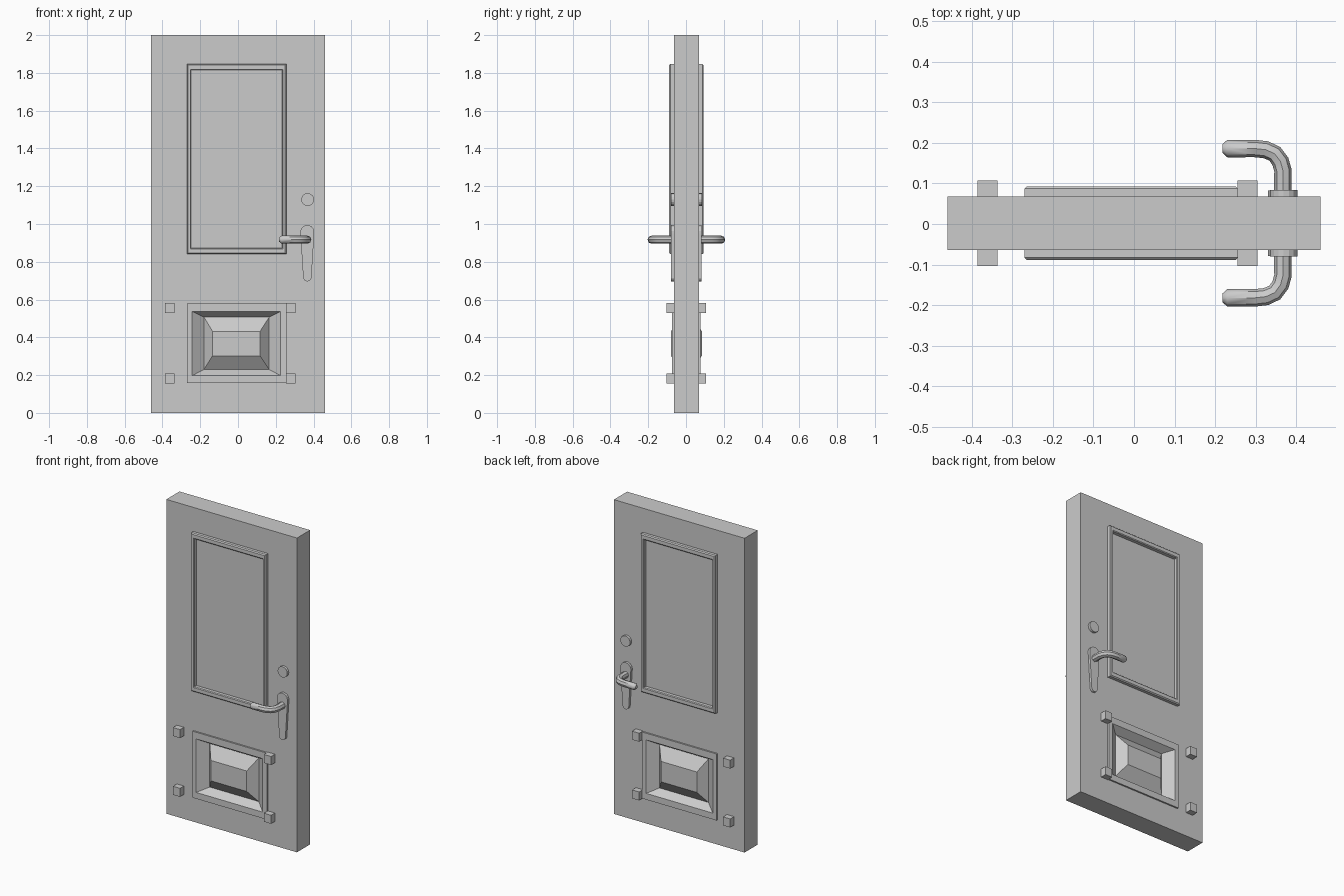
import bpy, bmesh, math

if "Cube" in bpy.data.objects:
    bpy.data.objects.remove(bpy.data.objects["Cube"])

CY = 0.002  # mid-plane of the door; every part is mirrored front to back about it


def mirror(ob):
    ob.location.y = CY
    m = ob.modifiers.new("front_back", 'MIRROR')
    m.use_axis = (False, True, False)
    m.merge_threshold = 0.0005
    return ob


def loft(name, rings, cap=True):
    """Skin a series of (outline, depth) rings; depth is distance in front of mid-plane."""
    bm = bmesh.new()
    loops = [[bm.verts.new((x, -d, z)) for x, z in pts] for pts, d in rings]
    for a, b in zip(loops, loops[1:]):
        n = len(a)
        for i in range(n):
            j = (i + 1) % n
            bm.faces.new((a[i], a[j], b[j], b[i]))
    if cap:
        bm.faces.new(loops[-1])
    bmesh.ops.recalc_face_normals(bm, faces=bm.faces)
    me = bpy.data.meshes.new(name)
    bm.to_mesh(me)
    bm.free()
    ob = bpy.data.objects.new(name, me)
    bpy.context.collection.objects.link(ob)
    return mirror(ob)


def rect(x0, x1, z0, z1, ix=0.0, iz=None):
    iz = ix if iz is None else iz
    x0, x1, z0, z1 = x0 + ix, x1 - ix, z0 + iz, z1 - iz
    return [(x0, z0), (x1, z0), (x1, z1), (x0, z1)]


def arc(cx, cz, r, a0, a1, n):
    return [(cx + r * math.cos(math.radians(a0 + (a1 - a0) * i / n)),
             cz + r * math.sin(math.radians(a0 + (a1 - a0) * i / n))) for i in range(n + 1)]


# Door slab with an opening for the lower panel
door = rect(-0.46, 0.46, 0, 2)
hole = rect(-0.243, 0.226, 0.197, 0.537)
loft("door_slab", [(door, 0), (door, 0.066), (hole, 0.066), (hole, 0)], cap=False)

# Upper moulding frame
u = (-0.27, 0.256, 0.84, 1.847)
loft("upper_moulding", [
    (rect(*u), 0), (rect(*u), 0.085), (rect(*u, 0.006), 0.091),
    (rect(*u, 0.019, 0.028), 0.091), (rect(*u, 0.022, 0.033), 0.087),
    (rect(*u, 0.022, 0.033), 0)], cap=False)

# Lower raised panel: flat frame, sloped valley, raised centre field
low = rect(-0.27, 0.256, 0.157, 0.58)
loft("lower_panel", [
    (low, 0), (low, 0.076), (hole, 0.076),
    (rect(-0.18, 0.165, 0.23, 0.507), 0.029),
    (rect(-0.135, 0.117, 0.302, 0.432), 0.082)])

# Corner blocks around the lower panel
for side, x in (("left", -0.361), ("right", 0.28)):
    for level, z in (("lower", 0.182), ("upper", 0.556)):
        sq = rect(x - 0.025, x + 0.025, z - 0.027, z + 0.027)
        loft(f"{level}_{side}_block", [(sq, 0), (sq, 0.105)])

# Lock cylinder
lock = arc(0.369, 1.129, 0.034, 0, 337.5, 15)
loft("lock_cylinder", [(lock, 0), (lock, 0.082)])

# Tapered handle plate
plate = arc(0.367, 0.957, 0.037, -10, 190, 10) + arc(0.367, 0.718, 0.022, 190, 350, 6)
loft("handle_plate", [(plate, 0), (plate, 0.081)])

# Lever handle: bent tube with a tapered tip
path = [(0.367, 0.05), (0.367, 0.13), (0.361, 0.152), (0.347, 0.171),
        (0.325, 0.181), (0.298, 0.184), (0.23, 0.184), (0.218, 0.184)]
cu = bpy.data.curves.new("lever_handle", 'CURVE')
cu.dimensions = '3D'
cu.bevel_depth = 0.0215
cu.bevel_resolution = 2
cu.use_fill_caps = True
sp = cu.splines.new('POLY')
sp.points.add(len(path) - 1)
for p, (x, d) in zip(sp.points, path):
    p.co = (x, -d, 0.917, 1)
sp.points[-1].radius = 0.5
lever = bpy.data.objects.new("lever_handle", cu)
bpy.context.collection.objects.link(lever)
bpy.context.view_layer.objects.active = lever
lever.select_set(True)
bpy.ops.object.convert(target='MESH')
lever = bpy.context.view_layer.objects.active
bpy.ops.object.shade_smooth_by_angle(angle=math.radians(40))
mirror(lever)
